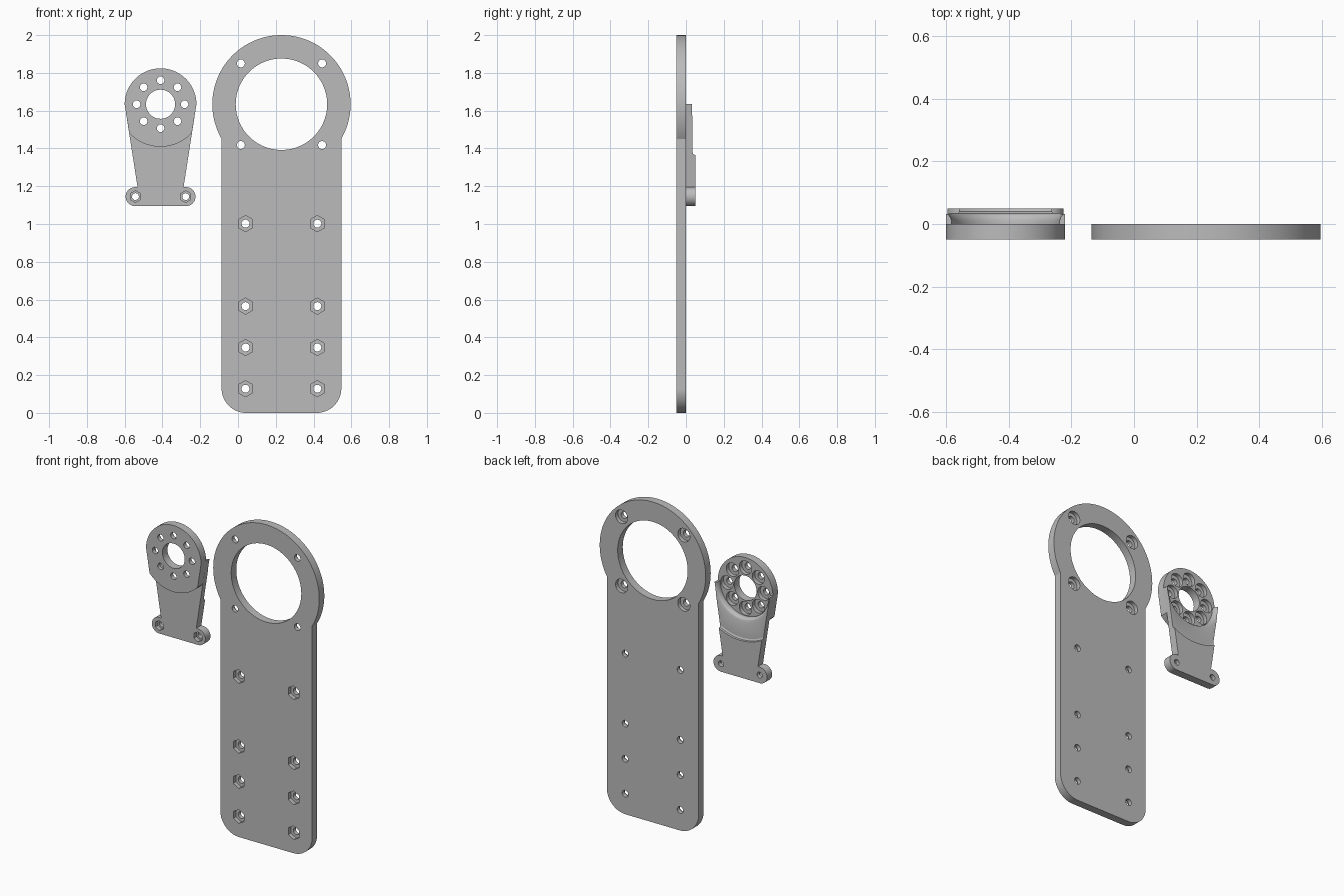
import bpy, bmesh
from math import sin, cos, pi, radians

if "Cube" in bpy.data.objects:
    bpy.data.objects.remove(bpy.data.objects["Cube"])

grey = bpy.data.materials.new("matte_grey")
grey.use_nodes = True
grey.diffuse_color = (0.5, 0.5, 0.5, 1)
grey.node_tree.nodes["Principled BSDF"].inputs["Base Color"].default_value = (0.5, 0.5, 0.5, 1)

FRONT, BACK, T = -0.05, 0.0, 0.05   # plate faces and thickness
PX, AX, CZ = 0.23, -0.41, 1.634     # plate axis, arm axis, ring height


def arc(cx, cz, r, a0=0, a1=360, n=64):
    """Points on an arc in the xz plane; a full turn drops its last point."""
    count = n if a1 - a0 == 360 else n + 1
    return [(cx + r * cos(radians(a0 + (a1 - a0) * i / n)),
             cz + r * sin(radians(a0 + (a1 - a0) * i / n))) for i in range(count)]


def prisms(name, outlines, y0, y1):
    """One object holding an extruded solid for each outline."""
    bm = bmesh.new()
    for pts in outlines:
        face = bm.faces.new([bm.verts.new((x, y0, z)) for x, z in pts])
        ext = bmesh.ops.extrude_face_region(bm, geom=[face])["geom"]
        verts = [v for v in ext if isinstance(v, bmesh.types.BMVert)]
        bmesh.ops.translate(bm, verts=verts, vec=(0, y1 - y0, 0))
    return finish(name, bm)


def lathe(name, profile, cx, cz, n=96):
    """Solid turned about a y-axis line from (radius, y) points."""
    bm = bmesh.new()
    vs = [bm.verts.new((r, y, 0)) for r, y in profile]
    edges = [bm.edges.new(p) for p in zip(vs, vs[1:])]
    bmesh.ops.spin(bm, geom=vs + edges, cent=(0, 0, 0), axis=(0, 1, 0),
                   angle=2 * pi, steps=n, use_duplicate=False)
    bmesh.ops.remove_doubles(bm, verts=bm.verts, dist=1e-5)
    bmesh.ops.translate(bm, verts=bm.verts, vec=(cx, 0, cz))
    return finish(name, bm)


def finish(name, bm):
    bmesh.ops.recalc_face_normals(bm, faces=bm.faces)
    mesh = bpy.data.meshes.new(name)
    bm.to_mesh(mesh)
    bm.free()
    mesh.materials.append(grey)
    obj = bpy.data.objects.new(name, mesh)
    bpy.context.collection.objects.link(obj)
    return obj


def boolean(obj, tool, operation="DIFFERENCE"):
    """Apply a boolean and discard the tool."""
    mod = obj.modifiers.new("boolean", "BOOLEAN")
    mod.operation, mod.solver, mod.object = operation, "EXACT", tool
    bpy.ops.object.select_all(action="DESELECT")
    bpy.context.view_layer.objects.active = obj
    obj.select_set(True)
    bpy.ops.object.modifier_apply(modifier=mod.name)
    bpy.data.objects.remove(tool)


def drill(obj, centres, r, y0, y1, sides=32):
    turn = 30 if sides == 6 else 0
    boolean(obj, prisms("drill", [arc(x, z, r, turn, turn + 360, sides)
                                  for x, z in centres], y0, y1))


def smooth(obj):
    bpy.ops.object.select_all(action="DESELECT")
    bpy.context.view_layer.objects.active = obj
    obj.select_set(True)
    bpy.ops.object.shade_smooth_by_angle(angle=radians(25))


# Mounting plate: ring head and rounded rectangular body in one outline
R, HALF, CORNER = 0.366, 0.317, 0.13
outline = (arc(PX, CZ, R, -30, 210, 96)
           + arc(PX - HALF + CORNER, CORNER, CORNER, 180, 270, 16)
           + arc(PX + HALF - CORNER, CORNER, CORNER, 270, 360, 16))
drop = CZ - (R * R - HALF * HALF) ** 0.5
outline = [(PX + HALF, drop)] + [p for p in outline[:97] if p[1] > drop] \
    + [(PX - HALF, drop)] + outline[97:]
plate = prisms("mounting_plate", [outline], FRONT, BACK)
boolean(plate, prisms("bore", [arc(PX, CZ, 0.242, n=96)], FRONT - T, BACK + T))
ring_bolts = [(PX + sx * 0.215, CZ + sz * 0.216) for sx in (-1, 1) for sz in (-1, 1)]
body_bolts = [(PX + sx * 0.19, z) for sx in (-1, 1) for z in (0.128, 0.346, 0.565, 1.002)]
drill(plate, ring_bolts + body_bolts, 0.021, FRONT - T, BACK + T)
drill(plate, ring_bolts, 0.042, BACK - 0.025, BACK + T)
drill(plate, body_bolts, 0.043, FRONT - T, FRONT + 0.025, 6)
smooth(plate)

# Horn disc: round top, tapering sides, concentric arc at the bottom
horn = prisms("horn_disc", [arc(AX, CZ, 0.19, 0, 180, 48)
                            + arc(AX, CZ, 0.225, 222.5, 317.5, 32)], FRONT, BACK)
boolean(horn, prisms("bore", [arc(AX, CZ, 0.077)], FRONT - T, BACK + T))
horn_bolts = arc(AX, CZ, 0.127, n=8)
drill(horn, horn_bolts, 0.02, FRONT - T, BACK + T)
drill(horn, horn_bolts, 0.042, BACK - 0.025, BACK + T)
smooth(horn)

# Arm: tapered bar behind the disc, hollowed concentric with the disc
FOOT = 1.145
arm = prisms("arm", [[(AX - 0.19, CZ), (AX + 0.19, CZ),
                      (AX + 0.114, FOOT), (AX - 0.114, FOOT)]], BACK, T)
boolean(arm, lathe("hollow", [(0, -0.02), (0.173, -0.02), (0.173, 0.012), (0.176, 0.022),
                              (0.183, 0.03), (0.195, 0.035), (0.295, 0.035), (0.305, 0.04),
                              (0.312, 0.07), (0, 0.07)], AX, CZ))

# Foot: capsule bar across the lower end, with nut pockets
foot = prisms("foot", [arc(AX - 0.135, FOOT, 0.05, 90, 270, 24)
                       + arc(AX + 0.135, FOOT, 0.05, -90, 90, 24)], BACK, T)
boolean(arm, foot, "UNION")
foot_bolts = [(AX + s * 0.133, FOOT) for s in (-1, 1)]
drill(arm, foot_bolts, 0.018, BACK - T, T * 2)
drill(arm, foot_bolts, 0.031, BACK - T, BACK + 0.025, 6)
smooth(arm)
